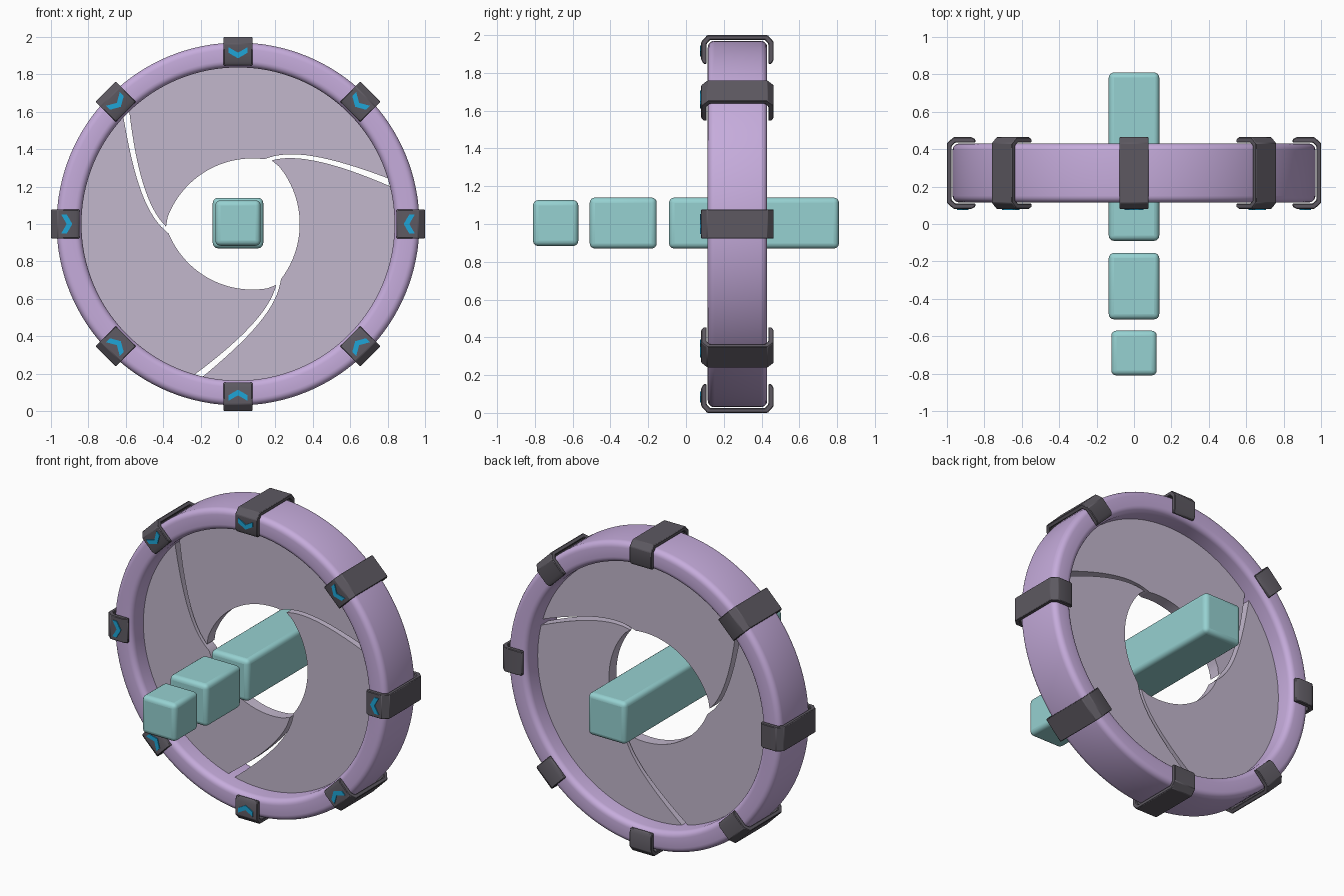
import bpy, bmesh, math
from mathutils import Vector, Matrix
from mathutils.geometry import interpolate_bezier

cube = bpy.data.objects.get("Cube")
if cube:
    bpy.data.objects.remove(cube, do_unlink=True)

CENTRE = Vector((0, 0, 1))


def material(name, *rgb):
    lin = [((c / 255 + 0.055) / 1.055) ** 2.4 for c in rgb] + [1]
    m = bpy.data.materials.new(name)
    m.use_nodes = True
    m.diffuse_color = lin
    m.node_tree.nodes["Principled BSDF"].inputs["Base Color"].default_value = lin
    return m


LILAC = material("lilac", 198, 172, 220)
MAUVE = material("pale mauve", 194, 183, 204)
CHARCOAL = material("charcoal", 93, 89, 97)
BLUE = material("bright blue", 30, 165, 215)
TEAL = material("teal", 150, 209, 209)


def finish(name, bm, mat, turn=0, bevel=0, segments=2):
    """Turn the mesh about the ring axis, lift it to the centre and link it."""
    bmesh.ops.recalc_face_normals(bm, faces=bm.faces)
    bm.transform(Matrix.Translation(CENTRE) @ Matrix.Rotation(turn, 4, 'Y'))
    me = bpy.data.meshes.new(name)
    bm.to_mesh(me)
    bm.free()
    me.materials.append(mat)
    ob = bpy.data.objects.new(name, me)
    bpy.context.collection.objects.link(ob)
    if bevel:
        mod = ob.modifiers.new("Bevel", 'BEVEL')
        mod.width, mod.segments = bevel, segments
        mod.limit_method = 'ANGLE'
        mod.angle_limit = math.radians(40)
    bpy.ops.object.select_all(action='DESELECT')
    ob.select_set(True)
    bpy.context.view_layer.objects.active = ob
    bpy.ops.object.shade_smooth_by_angle(angle=math.radians(35))
    return ob


def prism(points, depth):
    """Extrude a closed 3D outline along a vector."""
    bm = bmesh.new()
    face = bm.faces.new([bm.verts.new(p) for p in points])
    ext = bmesh.ops.extrude_face_region(bm, geom=[face])
    moved = [v for v in ext["geom"] if isinstance(v, bmesh.types.BMVert)]
    bmesh.ops.translate(bm, verts=moved, vec=depth)
    return bm


def arc(cx, cy, r, start, end, n):
    angles = [math.radians(start + (end - start) * i / n) for i in range(n + 1)]
    return [(cx + r * math.cos(a), cy + r * math.sin(a)) for a in angles]


# Outer ring: rounded rectangle spun about the y axis
Y0, Y1, R0, R1, ROUND = 0.115, 0.43, 0.837, 0.97, 0.036
corners = [(R1, Y1, -1, -1, 0), (R0, Y1, 1, -1, 90), (R0, Y0, 1, 1, 180), (R1, Y0, -1, 1, 270)]
section = []
for r, y, sr, sy, start in corners:
    section += arc(r + sr * ROUND, y + sy * ROUND, ROUND, start, start + 90, 5)
bm = bmesh.new()
verts = [bm.verts.new((r, y, 0)) for r, y in section]
edges = [bm.edges.new((verts[i - 1], verts[i])) for i in range(len(verts))]
bmesh.ops.spin(bm, geom=verts + edges, cent=(0, 0, 0), axis=(0, 1, 0),
               angle=math.tau, steps=128, use_merge=True)
bmesh.ops.remove_doubles(bm, verts=bm.verts, dist=0.0001)
finish("outer_ring", bm, LILAC)


# Three iris blades with curved gaps between them
def curve(a, b, c, d):
    return [p.to_2d() for p in interpolate_bezier(*[Vector(p).to_3d() for p in (a, b, c, d)], 16)]


leading = curve((0.18, 0.34), (0.3, 0.375), (0.5, 0.34), (0.84, 0.19))
third = Matrix.Rotation(-math.tau / 3, 2)
trailing = [third @ p for p in
            curve((0.165, 0.355), (0.3, 0.40), (0.5, 0.36), (0.84, 0.23))]
angle_of = lambda p: math.degrees(math.atan2(p[1], p[0]))
rim = arc(0, 0, 0.865, angle_of(leading[-1]), angle_of(trailing[-1]), 32)
inner = arc(-0.154, 0, 0.484, -41, 43, 24)
outline = leading + rim[1:-1] + trailing[::-1] + inner[1:-1]
for i in range(3):
    bm = prism([(x, 0.235, z) for x, z in outline], (0, 0.075, 0))
    finish(f"iris_blade_{i + 1}", bm, MAUVE, i * math.tau / 3)

# Eight clamps around the ring, each with an inward chevron plate
half = [(0.192, 0.964), (0.192, 0.87), (0.18, 0.848), (0.163, 0.848),
        (0.163, 0.955), (0.145, 0.975)]
outer_top = [(0.16, 1.0)]
side = outer_top + half
MID = 0.2725
clamp = [(0, MID + y, r) for y, r in side] + [(0, MID - y, r) for y, r in side[::-1]]
chevron = [(0, -0.036), (0.052, -0.006), (0.052, 0.024), (0, -0.006),
           (-0.052, 0.024), (-0.052, -0.006)]
WIDTH = 0.155
for i in range(8):
    turn = i * math.tau / 8
    bm = prism([(-WIDTH / 2, y, z) for _, y, z in clamp], (WIDTH, 0, 0))
    finish(f"clamp_{i + 1}", bm, CHARCOAL, turn, 0.004, 1)
    bm = prism([(x, 0.075, 0.922 + z) for x, z in chevron], (0, 0.008, 0))
    finish(f"chevron_{i + 1}", bm, BLUE, turn)

# Row of rounded blocks passing through the middle
blocks = [("long_block", -0.09, 0.81, 0.27), ("middle_block", -0.51, -0.155, 0.27),
          ("front_block", -0.81, -0.57, 0.243)]
for name, y0, y1, size in blocks:
    bm = bmesh.new()
    bmesh.ops.create_cube(bm, size=1)
    bmesh.ops.scale(bm, verts=bm.verts, vec=(size, y1 - y0, size))
    bmesh.ops.translate(bm, verts=bm.verts, vec=(0, (y0 + y1) / 2, 0.005))
    finish(name, bm, TEAL, 0, 0.028, 4)
